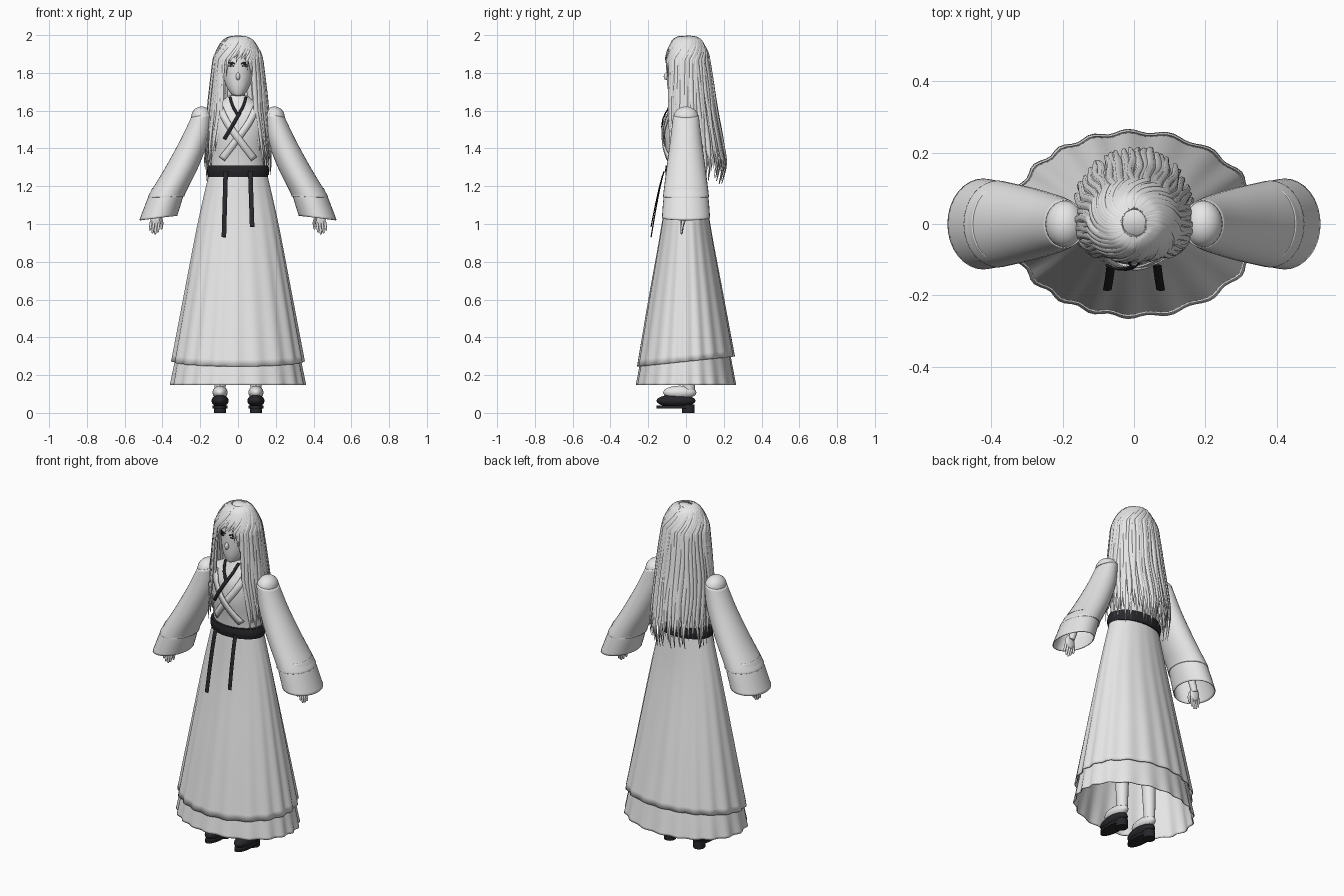
import bpy, bmesh, math, random
from mathutils import Vector

random.seed(4)
cube = bpy.data.objects.get("Cube")
if cube:
    bpy.data.objects.remove(cube, do_unlink=True)


def material(name, value):
    m = bpy.data.materials.new(name)
    m.use_nodes = True
    m.diffuse_color = (*value, 1)
    m.node_tree.nodes["Principled BSDF"].inputs["Base Color"].default_value = (*value, 1)
    return m


PALE = material("pale grey", (0.8, 0.8, 0.8))
BLACK = material("soft black", (0.02, 0.02, 0.024))


def finish(bm, name, mat, thick=0):
    bmesh.ops.recalc_face_normals(bm, faces=bm.faces)
    mesh = bpy.data.meshes.new(name)
    bm.to_mesh(mesh)
    bm.free()
    mesh.materials.append(mat)
    ob = bpy.data.objects.new(name, mesh)
    bpy.context.collection.objects.link(ob)
    bpy.ops.object.select_all(action="DESELECT")
    ob.select_set(True)
    bpy.context.view_layer.objects.active = ob
    bpy.ops.object.shade_smooth_by_angle(angle=math.radians(45))
    if thick:
        mod = ob.modifiers.new("thickness", "SOLIDIFY")
        mod.thickness, mod.offset = thick, 0
    return ob


def smooth(rows, steps=6):
    """Catmull-Rom resampling of rows of numbers."""
    out = []
    for i in range(len(rows) - 1):
        a, b, c, d = (rows[max(0, min(len(rows) - 1, i + k))] for k in (-1, 0, 1, 2))
        for s in range(steps):
            t = s / steps
            out.append(tuple(q + 0.5 * t * (r - p + t * (2 * p - 5 * q + 4 * r - w + t * (3 * (q - r) + w - p)))
                             for p, q, r, w in zip(a, b, c, d)))
    return out + [tuple(rows[-1])]


def bridge(bm, rings, caps):
    n = len(rings[0])
    for a, b in zip(rings, rings[1:]):
        for j in range(n):
            bm.faces.new((a[j], a[(j + 1) % n], b[(j + 1) % n], b[j]))
    if caps:
        bm.faces.new(rings[0])
        bm.faces.new(rings[-1])


def loft(name, rows, mat, n=32, caps=True, folds=0, amp=0, thick=0):
    """Rows are x, y, z, x radius, y radius, x tilt, y tilt."""
    bm, rings = bmesh.new(), []
    for i, (x, y, z, rx, ry, tx, ty) in enumerate(rows):
        ring = []
        for j in range(n):
            a = math.tau * j / n
            k = 1 + amp * i / len(rows) * math.cos(folds * a + math.sin(3 * a))
            c, s = math.cos(a) * k, math.sin(a) * k
            ring.append(bm.verts.new((x + rx * c, y + ry * s, z + tx * c + ty * s)))
        rings.append(ring)
    bridge(bm, rings, caps)
    return finish(bm, name, mat, thick)


def body_loft(name, table, mat, **kw):
    """Table rows are z, x radius, y radius, y centre."""
    return loft(name, [(0, y, z, rx, ry, 0, 0) for z, rx, ry, y in smooth(table)], mat, **kw)


def tube(bm, pts, widths, flat, out, n=6):
    rings = []
    for i, p in enumerate(pts):
        t = (pts[min(i + 1, len(pts) - 1)] - pts[max(i - 1, 0)]).normalized()
        side = t.cross(out).normalized()
        up = side.cross(t)
        rings.append([bm.verts.new(p + widths[i] * (side * math.cos(math.tau * j / n)
                      + up * flat * math.sin(math.tau * j / n))) for j in range(n)])
    bridge(bm, rings, True)


def ellipsoid(name, loc, radii, mat):
    bm = bmesh.new()
    bmesh.ops.create_uvsphere(bm, u_segments=24, v_segments=14, radius=1)
    for v in bm.verts:
        v.co = Vector(loc) + Vector(c * r for c, r in zip(v.co, radii))
    return finish(bm, name, mat)


def strip(name, table, path, width, lift, mat):
    """Thin band laid on the front of a lofted body along an x, z path."""
    rows = smooth(table)
    bm, prev = bmesh.new(), None
    pts = [Vector((x, 0, z)) for x, z in smooth(path)]
    for i, p in enumerate(pts):
        t = (pts[min(i + 1, len(pts) - 1)] - pts[max(i - 1, 0)]).normalized()
        pair = []
        for s in (-1, 1):
            q = p + Vector((-t.z, 0, t.x)) * width / 2 * s
            z, rx, ry, cy = min(rows, key=lambda r: abs(r[0] - q.z))
            q.y = cy - ry * math.sqrt(max(0.05, 1 - (q.x / rx) ** 2)) - lift
            pair.append(bm.verts.new(q))
        if prev:
            bm.faces.new((prev[0], prev[1], pair[1], pair[0]))
        prev = pair
    return finish(bm, name, mat, 0.006)


# Robe body, skirts and sash
BODICE = [(1.25, .145, .09, 0), (1.35, .14, .1, 0), (1.46, .148, .114, 0), (1.55, .165, .105, 0),
          (1.6, .165, .085, 0), (1.64, .1, .068, 0), (1.68, .05, .05, 0)]
body_loft("bodice", BODICE, PALE)
body_loft("sash", [(1.25, .158, .104, 0), (1.28, .164, .11, 0), (1.31, .158, .108, 0)], BLACK)
loft("outer_skirt", smooth([(0, 0, 1.27, .15, .09, 0, 0), (0, 0, 1, .21, .125, 0, 0), (0, 0, .6, .285, .196, 0, .01),
     (0, 0, .272, .345, .252, 0, .026)]), PALE, n=120, caps=False, folds=20, amp=.02, thick=.006)
loft("under_skirt", smooth([(0, 0, .6, .268, .18, 0, 0), (0, 0, .28, .328, .236, 0, 0),
     (0, 0, .147, .352, .259, 0, 0)]), PALE, n=120, caps=False, folds=20, amp=.022, thick=.005)

# Crossed lapels, collar cord and hanging ties
for s, side in ((1, "left"), (-1, "right")):
    strip(side + "_lapel", BODICE, [(s * .095, 1.615), (s * .06, 1.54), (0, 1.455), (-s * .085, 1.345)],
          .036, .007 if s > 0 else .013, PALE)
    strip(side + "_collar_cord", BODICE, [(s * .043, 1.672), (s * .026, 1.62), (-s * .004, 1.57)], .014, .016, BLACK)
strip("cord_tail", BODICE, [(.01, 1.59), (-.03, 1.52), (-.072, 1.45)], .017, .018, BLACK)
for x, low, side in ((.065, .985, "left"), (-.065, .93, "right")):
    bm = bmesh.new()
    path = [Vector((x * (1 + .15 * t), -.115 - .07 * t ** .8, 1.28 + (low - 1.28) * t)) for t in (0, .1, .3, .6, 1)]
    tube(bm, path, [.012] * 5, .25, Vector((0, -1, 0)), 4)
    finish(bm, side + "_sash_tie", BLACK)

# Neck, head and face
body_loft("neck", [(1.6, .045, .045, 0), (1.68, .037, .04, 0), (1.78, .04, .045, 0)], PALE)
HEAD = [(1.678, .012, .015, -.066), (1.69, .036, .042, -.048), (1.73, .062, .072, -.027), (1.79, .08, .092, -.01),
        (1.86, .087, .1, 0), (1.93, .075, .088, .005), (1.98, .03, .04, .01)]
body_loft("head", HEAD, PALE)
ellipsoid("nose", (0, -.104, 1.782), (.011, .014, .02), PALE)
ellipsoid("lips", (0, -.09, 1.747), (.017, .008, .006), PALE)
for s, side in ((1, "left"), (-1, "right")):
    strip(side + "_lash", HEAD, [(s * .016, 1.848), (s * .036, 1.855), (s * .062, 1.85)], .006, .004, BLACK)
    strip(side + "_iris", HEAD, [(s * .037, 1.853), (s * .037, 1.84)], .012, .004, BLACK)
    strip(side + "_lower_lid", HEAD, [(s * .022, 1.837), (s * .037, 1.834), (s * .057, 1.838)], .003, .004, BLACK)

# Hair: smooth crown, then layered locks following z, side, front and back radii
ellipsoid("hair_crown", (0, .012, 1.865), (.116, .094, .134), PALE)
HAIR = smooth([(1.992, .035, .035, .045), (1.965, .078, .07, .08), (1.89, .122, .105, .118), (1.8, .138, .112, .136),
               (1.6, .16, .115, .168), (1.42, .172, .118, .202), (1.31, .178, .118, .218), (1.19, .172, .115, .19)], 8)


def lock(bm, deg, end, scale, width):
    wave, phase = random.uniform(.01, .035), random.uniform(0, 6)
    pts = []
    for z, rx, rf, rb in HAIR:
        if z < end:
            break
        a = math.radians(deg) + wave * math.sin(z * 14 + phase)
        a += .7 * min(1, max(0, (z - 1.87) / .12))
        if abs(deg) < 88:
            a += math.copysign(.4, deg) * max(0, 1.6 - z) / .35 * (1 - abs(deg) / 88)
        c = math.cos(a)
        pts.append(Vector((rx * math.sin(a), -c * (rf if c > 0 else rb), z)) * scale + Vector((0, 0, z * (1 - scale))))
    n = len(pts)
    widths = [width * min(1, .35 + 5 * i / n, .12 + 3.5 * (n - 1 - i) / n) for i in range(n)]
    tube(bm, pts, widths, .55, Vector((math.sin(math.radians(deg)), -math.cos(math.radians(deg)), .4)))


for name, scale, count, width in (("outer_hair_locks", 1, 46, .0125), ("inner_hair_locks", .92, 40, .015)):
    bm = bmesh.new()
    for i in range(count):
        deg = 38 + (i + random.uniform(.2, .8)) * 284 / count
        deg = deg if deg < 180 else deg - 360
        low = 1.2 if abs(deg) > 100 else 1.28
        lock(bm, deg, low + random.uniform(0, .11), scale * random.uniform(.97, 1.01), width)
    finish(bm, name, PALE)
bm = bmesh.new()
for i in range(15):
    deg = -38 + i * 76 / 14 + random.uniform(-2, 2)
    lock(bm, deg, 1.865 - .0016 * max(0, abs(deg) - 14) * 4 + random.uniform(-.015, .02), 1, .0095)
finish(bm, "fringe", PALE)

# Sleeves, cuffs, hands, legs and shoes on each side
for s, side in ((1, "left"), (-1, "right")):
    ellipsoid(side + "_shoulder", (s * .193, 0, 1.565), (.055, .066, .057), PALE)
    loft(side + "_sleeve", smooth([(s * .193, 0, 1.575, .053, .065, -s * .012, 0), (s * .23, 0, 1.45, .075, .08, -s * .01, 0),
         (s * .298, 0, 1.3, .088, .1, -s * .008, 0), (s * .372, 0, 1.165, .094, .117, -s * .005, 0),
         (s * .379, 0, 1.143, .094, .119, -s * .004, 0)]), PALE, caps=False, thick=.005)
    loft(side + "_cuff", smooth([(s * .368, 0, 1.19, .083, .107, 0, 0), (s * .386, 0, 1.135, .09, .117, 0, 0),
         (s * .422, 0, 1.032, .098, .125, -s * .012, 0)]), PALE, caps=False, thick=.005)
    ellipsoid(side + "_palm", (s * .435, -.015, 1.03), (.03, .013, .04), PALE)
    bm = bmesh.new()
    front = Vector((0, -1, 0))
    tube(bm, [Vector((s * x, -.01, z)) for x, z in ((.36, 1.25), (.4, 1.14), (.43, 1.04))], [.026, .022, .018], 1, front, 10)
    for i in range(4):
        x, tip = .417 + .014 * i, (.955, .945, .95, .965)[i]
        path = [Vector((s * (x + .008 * t), -.016 - .008 * t, 1.015 + (tip - 1.015) * t)) for t in (0, .5, .9, 1)]
        tube(bm, path, [.0075, .007, .006, .003], 1, front, 8)
    thumb = [Vector((s * x, -.022, z)) for x, z in ((.412, 1.035), (.402, 1.005), (.405, .978), (.407, .972))]
    tube(bm, thumb, [.009, .008, .006, .003], 1, front, 8)
    finish(bm, side + "_arm_and_fingers", PALE)
    loft(side + "_leg", [(s * .085, .01, .75, .05, .05, 0, 0), (s * .092, .01, .4, .04, .042, 0, 0),
         (s * .095, .015, .12, .029, .032, 0, 0)], PALE, n=20)
    ellipsoid(side + "_sock", (s * .095, -.033, .108), (.04, .088, .036), PALE)
    ellipsoid(side + "_shoe", (s * .095, -.053, .064), (.045, .103, .034), BLACK)
    loft(side + "_sole", [(s * .095, -.06, z, .04, .095, 0, 0) for z in (.024, .038)], BLACK, n=28)
    loft(side + "_heel", [(s * .095, .012, z, .032, .034, 0, 0) for z in (0, .045)], BLACK, n=20)
